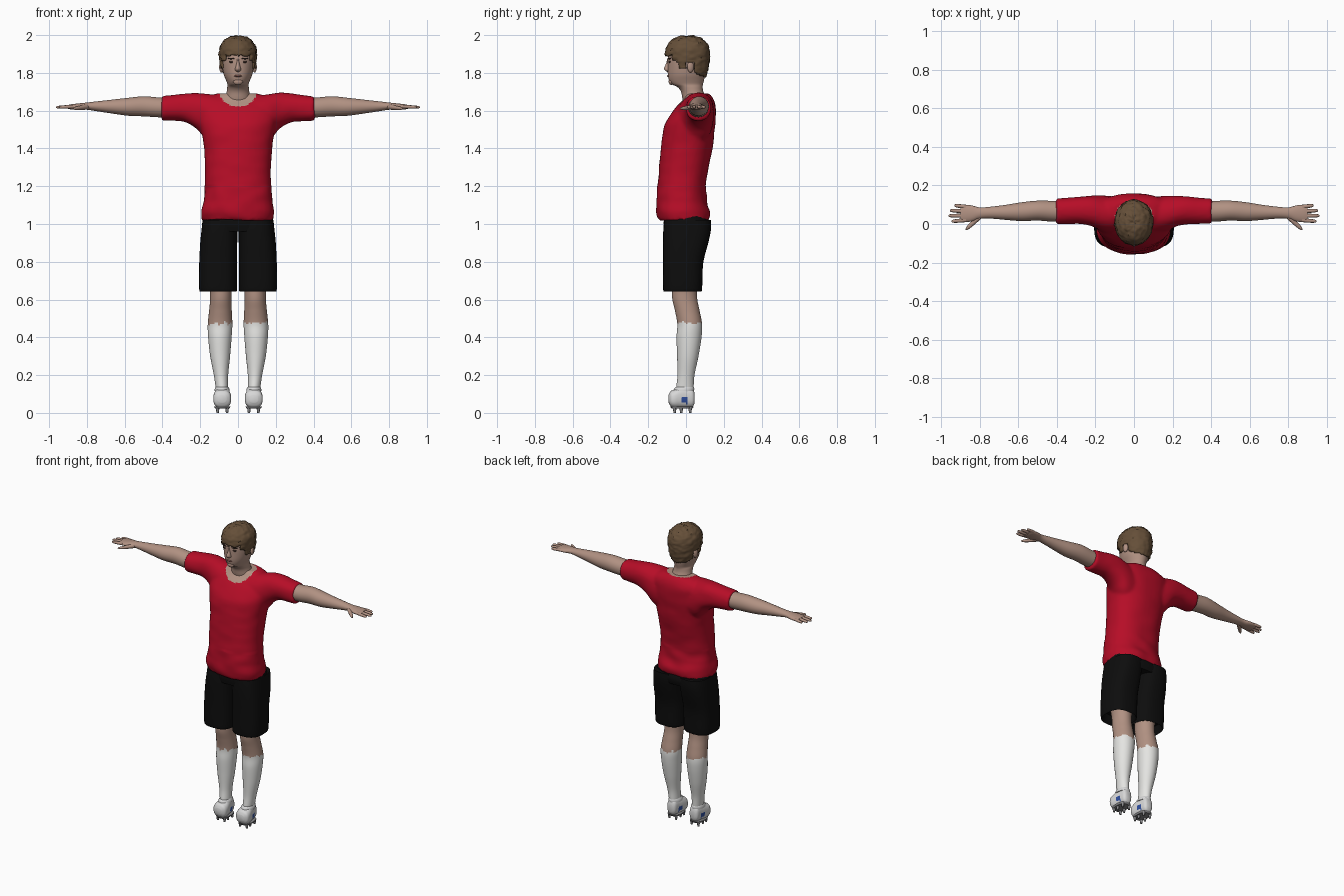
import bpy, bmesh, math
from mathutils import Vector, Matrix, noise

cube = bpy.data.objects.get("Cube")
if cube:
    bpy.data.objects.remove(cube)


def material(name, r, g, b):
    m = bpy.data.materials.new(name)
    m.use_nodes = True
    m.diffuse_color = (r, g, b, 1)
    shader = m.node_tree.nodes["Principled BSDF"]
    shader.inputs["Base Color"].default_value = (r, g, b, 1)
    shader.inputs["Roughness"].default_value = 0.8
    return m


SKIN = material("skin", .44, .285, .225)
HAIR = material("brown hair", .13, .078, .04)
RED = material("red cloth", .47, .004, .02)
BLACK = material("black cloth", .004, .004, .004)
WHITE = material("white sock", .78, .78, .76)
BOOT = material("boot white", .68, .68, .68)
GREY = material("stud grey", .25, .25, .26)
DARK = material("dark brown", .035, .02, .015)
LIP = material("lip", .25, .11, .09)
BLUE = material("blue trim", .03, .08, .35)
made = []


def finish(name, bm, mat, mirror=False):
    """Turn a bmesh into an object, optionally with its twin across x = 0."""
    bmesh.ops.recalc_face_normals(bm, faces=bm.faces)
    if mirror:
        geom = bmesh.ops.duplicate(bm, geom=bm.verts[:] + bm.edges[:] + bm.faces[:])["geom"]
        bmesh.ops.scale(bm, vec=(-1, 1, 1), verts=[g for g in geom if isinstance(g, bmesh.types.BMVert)])
        bmesh.ops.reverse_faces(bm, faces=[g for g in geom if isinstance(g, bmesh.types.BMFace)])
    me = bpy.data.meshes.new(name)
    bm.to_mesh(me)
    bm.free()
    me.materials.append(mat)
    ob = bpy.data.objects.new(name, me)
    bpy.context.collection.objects.link(ob)
    made.append(ob)
    return ob


def spline(rows, sub):
    """Catmull-Rom interpolation of cross-section rows."""
    out = []
    for i in range(len(rows) - 1):
        quad = [rows[max(i - 1, 0)], rows[i], rows[i + 1], rows[min(i + 2, len(rows) - 1)]]
        for s in range(sub):
            t = s / sub
            out.append([b + .5 * t * (c - a + t * (2 * a - 5 * b + 4 * c - d + t * (3 * (b - c) + d - a)))
                        for a, b, c, d in zip(*quad)])
    return out + [list(rows[-1])]


def add_loft(bm, rows, axis="z", n=28, power=2.0, sub=4):
    """Rows are (position, a0, a1, b0, b1): the bounds of each rounded section."""
    rings = []
    for t, a0, a1, b0, b1 in spline(rows, sub):
        ring = []
        for k in range(n):
            c, s = math.cos(math.tau * k / n), math.sin(math.tau * k / n)
            a = (a0 + a1) / 2 + (a1 - a0) / 2 * math.copysign(abs(c) ** (2 / power), c)
            b = (b0 + b1) / 2 + (b1 - b0) / 2 * math.copysign(abs(s) ** (2 / power), s)
            ring.append(bm.verts.new({"z": (a, b, t), "x": (t, a, b), "y": (a, t, b)}[axis]))
        rings.append(ring)
    for r, q in zip(rings, rings[1:]):
        for k in range(n):
            bm.faces.new((r[k - 1], r[k], q[k], q[k - 1]))
    bm.faces.new(rings[0])
    bm.faces.new(rings[-1])


def loft(name, mat, rows, mirror=False, **kw):
    bm = bmesh.new()
    add_loft(bm, rows, **kw)
    return finish(name, bm, mat, mirror)


def upright(rows):
    """Symmetric sections: (z, half width, y front, y back)."""
    return [(z, -w, w, f, b) for z, w, f, b in rows]


def blob(name, mat, centre, size, tilt=0, mirror=True):
    bm = bmesh.new()
    mtx = Matrix.Translation(centre) @ Matrix.Rotation(tilt, 4, "Z") @ Matrix.Diagonal((*size, 1))
    bmesh.ops.create_uvsphere(bm, u_segments=16, v_segments=10, radius=1, matrix=mtx)
    return finish(name, bm, mat, mirror)


def paint(ob, extra, rule):
    ob.data.materials.append(extra)
    for p in ob.data.polygons:
        if rule(p.center):
            p.material_index = 1


# Shirt: trunk and sleeves fused into one cloth surface
bm = bmesh.new()
add_loft(bm, upright([
    (1.02, .19, -.145, .125), (1.06, .192, -.157, .128), (1.12, .184, -.156, .112), (1.2, .176, -.15, .105),
    (1.3, .175, -.142, .12), (1.4, .181, -.132, .14), (1.5, .195, -.12, .152), (1.56, .205, -.095, .157),
    (1.62, .2, -.05, .157), (1.66, .175, -.015, .145), (1.69, .11, .005, .125)]), power=2.3, n=40)
sleeve = [(.08, -.05, .14, 1.42, 1.68), (.16, -.04, .148, 1.44, 1.688), (.22, -.012, .147, 1.505, 1.695),
          (.28, 0, .143, 1.538, 1.69), (.34, 0, .137, 1.545, 1.684), (.405, 0, .132, 1.548, 1.678)]
add_loft(bm, [(-x, *rest) for x, *rest in reversed(sleeve)] + sleeve, axis="x", power=2.2)
shirt = finish("shirt", bm, RED)
remesh = shirt.modifiers.new("fuse", "REMESH")
remesh.mode, remesh.voxel_size = "VOXEL", .01
smooth = shirt.modifiers.new("soften", "SMOOTH")
smooth.factor, smooth.iterations = .5, 5
bm = bmesh.new()
bm.from_object(shirt, bpy.context.evaluated_depsgraph_get())
shirt.modifiers.clear()
# Soft folds, strongest at the hem, and the open neckline
bm.normal_update()
for v in bm.verts:
    fold = noise.noise(Vector((v.co.x * 9, v.co.y * 9, v.co.z * 16)))
    v.co += v.normal * fold * (.008 if v.co.z < 1.2 else .003)
bm.to_mesh(shirt.data)
bm.free()
paint(shirt, SKIN, lambda c: c.z > 1.58 and (c.x / .098) ** 2 + ((c.y - .035) / .085) ** 2 < 1)

# Shorts: waist and two wide legs with a hollow hem
loft("shorts_waist", BLACK, upright([(.96, .185, -.112, .12), (1.0, .19, -.118, .128), (1.05, .18, -.115, .11)]),
     power=2.5)
loft("shorts_legs", BLACK, [
    (.7, .02, .19, -.1, .065), (.655, .015, .195, -.112, .075), (.645, .006, .204, -.12, .084),
    (.7, .005, .207, -.122, .087), (.8, .005, .205, -.121, .092), (.9, .004, .2, -.122, .118),
    (.97, .003, .193, -.12, .132), (1.02, .003, .187, -.115, .132)], mirror=True, power=2.7, sub=3)

# Legs with long socks; the sock edge is uneven
legs = loft("legs", SKIN, [
    (.08, .052, .115, -.05, .035), (.13, .052, .118, -.052, .04), (.2, .052, .128, -.045, .045),
    (.3, .042, .147, -.047, .066), (.4, .034, .158, -.05, .082), (.47, .03, .16, -.046, .085),
    (.54, .033, .153, -.058, .072), (.6, .035, .148, -.072, .06), (.66, .033, .15, -.075, .058),
    (.74, .025, .17, -.08, .065)], mirror=True, n=40, sub=9)
paint(legs, WHITE, lambda c: c.z < .475 + .022 * noise.noise(c * 45))

# Boots, soles and studs
boots = loft("boots", BOOT, [
    (.046, .065, .1, .055, .1), (.035, .052, .114, .033, .13), (0, .046, .12, .028, .138),
    (-.03, .04, .126, .026, .138), (-.06, .036, .131, .026, .124), (-.08, .042, .126, .034, .116),
    (-.092, .062, .106, .055, .095)], mirror=True, axis="y", power=2.5)
paint(boots, BLUE, lambda c: -.02 < c.y < .012 and .05 < c.z < .075 and not .055 < abs(c.x) < .11)
loft("ankle_cuffs", BOOT, [(.115, .044, .124, -.066, .042), (.128, .046, .123, -.064, .044),
                           (.138, .052, .118, -.054, .04)], mirror=True, sub=2)
loft("soles", GREY, [(.022, .045, .122, -.075, .034), (.034, .04, .127, -.084, .042)], mirror=True, sub=1, power=2.6)
bm = bmesh.new()
for x in (.058, .108):
    for y in (-.06, -.025, .022):
        bmesh.ops.create_cone(bm, cap_ends=True, segments=8, radius1=.006, radius2=.011, depth=.032,
                              matrix=Matrix.Translation((x, y, .016)))
finish("studs", bm, GREY, True)

# Arms, hands and fingers
loft("arms", SKIN, [
    (.34, .012, .12, 1.565, 1.668), (.42, .012, .12, 1.565, 1.67), (.5, .018, .121, 1.57, 1.676),
    (.58, .015, .113, 1.573, 1.668), (.66, .021, .1, 1.584, 1.659), (.74, .028, .09, 1.596, 1.65),
    (.8, .028, .086, 1.605, 1.643), (.84, .014, .096, 1.605, 1.639), (.88, .01, .1, 1.606, 1.634),
    (.9, .016, .094, 1.61, 1.63)], mirror=True, axis="x")
bm = bmesh.new()
for root, tip, reach in ((.02, .014, .947), (.043, .043, .963), (.066, .07, .955), (.089, .096, .932)):
    rows = []
    for t, r in ((0, .01), (.4, .0105), (.8, .009), (.96, .006), (1, .002)):
        x, y, z = .87 + (reach - .87) * t, root + (tip - root) * t, 1.622 - .004 * t
        rows.append((x, y - r, y + r, z - r * .9, z + r * .9))
    add_loft(bm, rows, axis="x", n=10, sub=2)
add_loft(bm, [(.79, .03, .06, 1.607, 1.635), (.82, .003, .04, 1.604, 1.63), (.845, -.018, .012, 1.603, 1.624),
              (.862, -.029, -.006, 1.604, 1.62), (.873, -.032, -.024, 1.608, 1.616)], axis="x", n=12)
finish("fingers", bm, SKIN, True)

# Head and neck
loft("head", SKIN, upright([
    (1.6, .085, .0, .12), (1.66, .07, -.018, .108), (1.7, .06, -.026, .092), (1.725, .057, -.045, .088),
    (1.74, .056, -.076, .09), (1.76, .063, -.09, .095), (1.79, .075, -.096, .1), (1.83, .083, -.097, .105),
    (1.87, .087, -.097, .11), (1.91, .088, -.092, .11), (1.95, .076, -.07, .098), (1.98, .04, -.03, .06)]), n=40)
loft("nose", SKIN, upright([(1.874, .007, -.1, -.07), (1.85, .009, -.106, -.07), (1.825, .015, -.117, -.07),
                            (1.813, .016, -.112, -.07), (1.806, .008, -.1, -.07)]), n=14)
blob("ears", SKIN, (.088, .024, 1.832), (.011, .018, .03), .3)
blob("eyes", DARK, (.034, -.087, 1.858), (.014, .005, .006), .25)
blob("eyebrows", DARK, (.036, -.087, 1.876), (.02, .006, .004), .3)
blob("lips", LIP, (0, -.094, 1.784), (.022, .006, .0055), mirror=False)
blob("chin", SKIN, (0, -.078, 1.754), (.026, .014, .018), mirror=False)


# Hair: a cap trimmed to the hairline, then roughened
def hairline(p):
    if p.y < -.035:
        return 1.893 - (.03 if abs(p.x) > .072 else 0) + .012 * noise.noise(p * 60)
    if p.y < 0:
        return 1.825
    return 1.858 if p.y < .042 else 1.8 - .35 * (p.y - .042)


bm = bmesh.new()
add_loft(bm, upright([
    (1.765, .062, -.07, .1), (1.8, .085, -.09, .114), (1.84, .095, -.102, .122), (1.88, .099, -.108, .126),
    (1.92, .099, -.109, .125), (1.955, .087, -.094, .11), (1.98, .063, -.064, .085), (1.993, .035, -.03, .052),
    (1.996, .006, .005, .015)]), n=56, sub=5)
bmesh.ops.recalc_face_normals(bm, faces=bm.faces)
bmesh.ops.delete(bm, geom=[f for f in bm.faces if f.calc_center_median().z < hairline(f.calc_center_median())],
                 context="FACES")
bm.normal_update()
for v in bm.verts:
    v.co += v.normal * (.006 * noise.noise(v.co * 55) + .004 * noise.noise(v.co * 130))
hair = finish("hair", bm, HAIR)
shell = hair.modifiers.new("thickness", "SOLIDIFY")
shell.thickness, shell.offset = .014, -1

# Smooth shading with crisp edges
bpy.ops.object.select_all(action="DESELECT")
for ob in made:
    ob.select_set(True)
bpy.context.view_layer.objects.active = shirt
bpy.ops.object.shade_smooth_by_angle(angle=math.radians(45))
